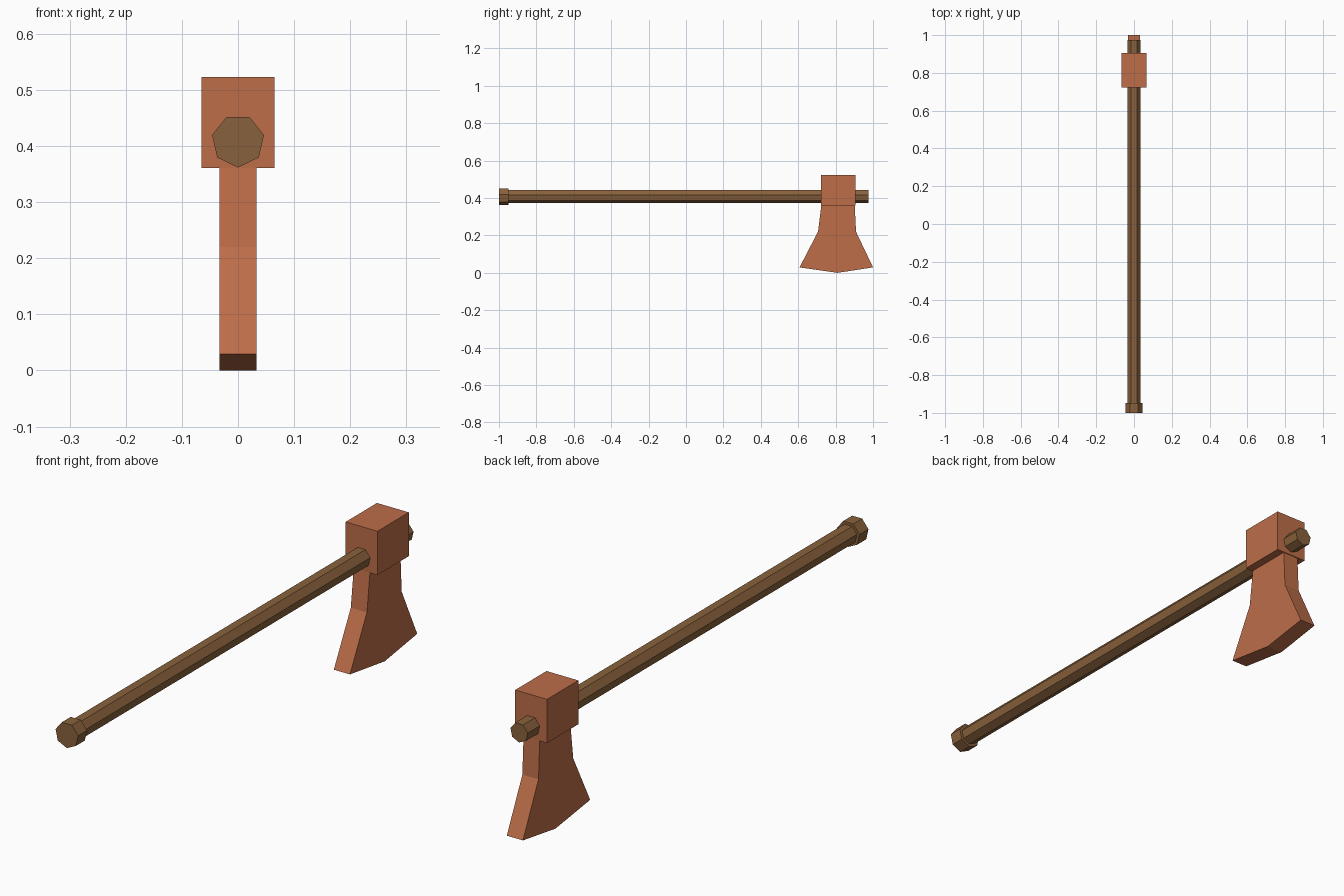
import bpy, bmesh, math
from mathutils import Vector

cube = bpy.data.objects.get("Cube")
if cube:
    bpy.data.objects.remove(cube, do_unlink=True)


def material(name, color):
    mat = bpy.data.materials.new(name)
    mat.use_nodes = True
    mat.diffuse_color = color
    mat.node_tree.nodes["Principled BSDF"].inputs["Base Color"].default_value = color
    return mat


def prism(name, outline, direction, mat):
    """Extrude a closed outline of 3D points along a direction."""
    bm = bmesh.new()
    base = bm.faces.new([bm.verts.new(p) for p in outline])
    new = bmesh.ops.extrude_face_region(bm, geom=[base], use_keep_orig=True)
    moved = [v for v in new["geom"] if isinstance(v, bmesh.types.BMVert)]
    bmesh.ops.translate(bm, verts=moved, vec=Vector(direction))
    bmesh.ops.recalc_face_normals(bm, faces=bm.faces)
    mesh = bpy.data.meshes.new(name)
    bm.to_mesh(mesh)
    bm.free()
    mesh.materials.append(mat)
    obj = bpy.data.objects.new(name, mesh)
    bpy.context.collection.objects.link(obj)
    return obj


def seven_sided_rod(name, radius, y0, y1, mat):
    """Seven-sided rod along y with one corner pointing down."""
    angles = [math.tau * i / 7 for i in range(7)]
    ring = [(radius * math.sin(a), y0, AXIS_Z - radius * math.cos(a)) for a in angles]
    return prism(name, ring, (0, y1 - y0, 0), mat)


AXIS_Z = 0.409
wood = material("brown wood", (0.25, 0.12, 0.045, 1))
copper = material("copper metal", (0.51, 0.155, 0.066, 1))

# Handle and its end knob
seven_sided_rod("handle", 0.0363, -0.95, 0.975, wood)
seven_sided_rod("handle_knob", 0.0474, -1.0, -0.948, wood)

# Head block around the handle
block = [(-0.065, 0.722, 0.361), (0.065, 0.722, 0.361),
         (0.065, 0.905, 0.361), (-0.065, 0.905, 0.361)]
prism("head_block", block, (0, 0, 0.162), copper)

# Flared blade hanging below the block
half = 0.033
profile = [(0.724, 0.363), (0.706, 0.22), (0.607, 0.029), (0.81, 0.0),
           (1.0, 0.029), (0.909, 0.22), (0.902, 0.363)]
prism("blade", [(-half, y, z) for y, z in profile], (2 * half, 0, 0), copper)
